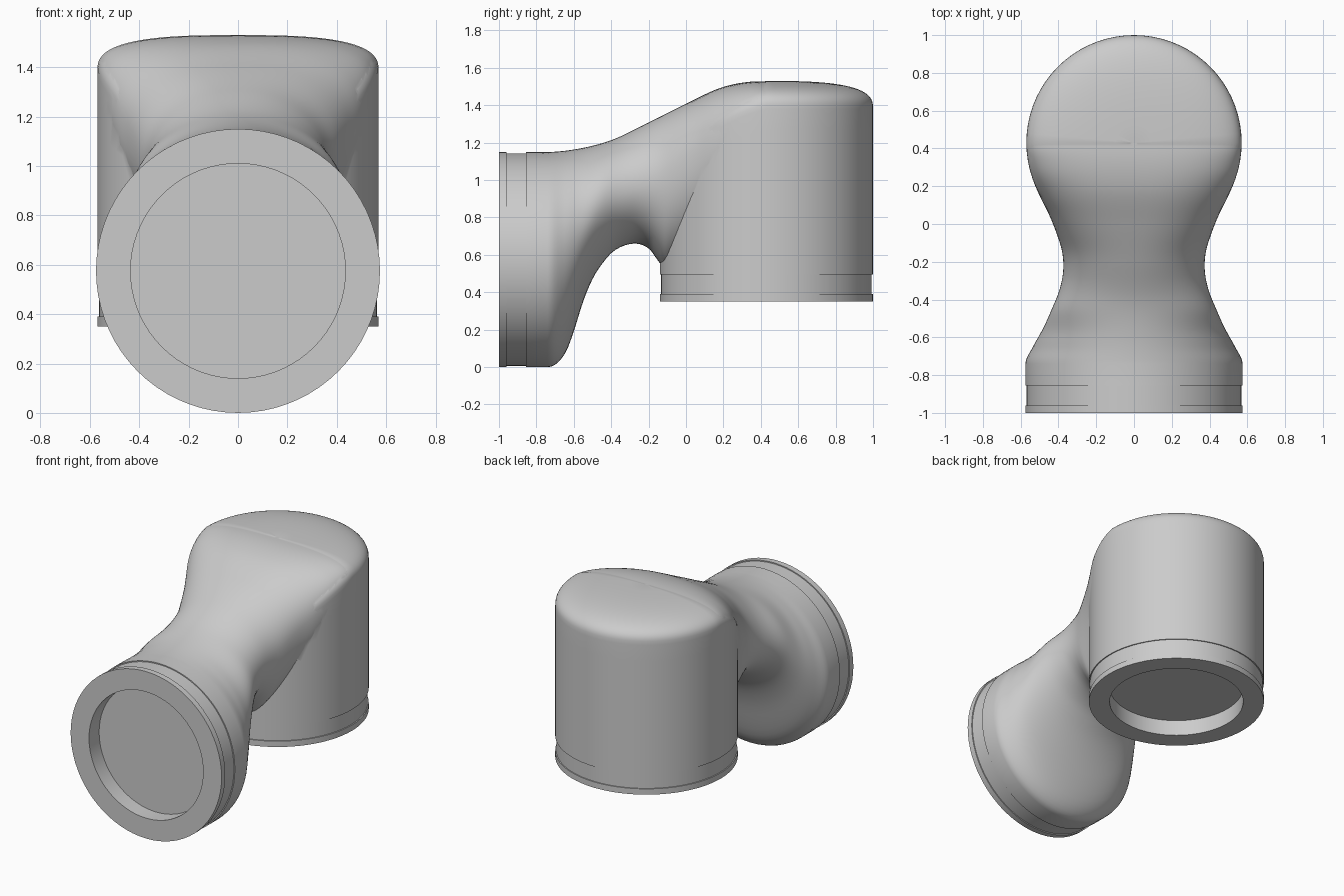
import bpy, bmesh, math
from math import sin, cos, pi

SEG = 72
RADIUS, RIM = 0.57, 0.15
AXIS_Y, FLANGE_Z = 0.43, 0.575
NECK_START = -0.74

if "Cube" in bpy.data.objects:
    bpy.data.objects.remove(bpy.data.objects["Cube"], do_unlink=True)


def curve(keys):
    """Smooth interpolation through (position, value) keys."""
    def slope(i):
        a, b = keys[max(i - 1, 0)], keys[min(i + 1, len(keys) - 1)]
        return (b[1] - a[1]) / (b[0] - a[0])

    def value(p):
        if p <= keys[0][0]:
            return keys[0][1]
        if p >= keys[-1][0]:
            return keys[-1][1]
        i = max(k for k in range(len(keys) - 1) if keys[k][0] <= p)
        (p0, v0), (p1, v1) = keys[i], keys[i + 1]
        d = p1 - p0
        t = (p - p0) / d
        m0 = 0 if i == 0 else slope(i) * d
        m1 = 0 if i == len(keys) - 2 else slope(i + 1) * d
        bend = t * t * (3 - 2 * t)
        return v0 + (v1 - v0) * bend + m0 * t * (1 - t) ** 2 - m1 * t * t * (1 - t)
    return value


def power(v, n):
    return math.copysign(abs(v) ** (2 / n), v)


def loft(name, rings, mat):
    """Closed skin over a list of equal-length rings, capped at both ends."""
    bm = bmesh.new()
    loops = [[bm.verts.new(p) for p in ring] for ring in rings]
    for a, b in zip(loops, loops[1:]):
        for i in range(SEG):
            j = (i + 1) % SEG
            bm.faces.new((a[i], a[j], b[j], b[i]))
    bm.faces.new(loops[0])
    bm.faces.new(loops[-1])
    bmesh.ops.recalc_face_normals(bm, faces=bm.faces[:])
    mesh = bpy.data.meshes.new(name)
    bm.to_mesh(mesh)
    bm.free()
    mesh.materials.append(mat)
    obj = bpy.data.objects.new(name, mesh)
    bpy.context.collection.objects.link(obj)
    return obj


grey = bpy.data.materials.new("light_grey")
grey.use_nodes = True
colour = (0.6, 0.6, 0.6, 1)
grey.diffuse_color = colour
grey.node_tree.nodes["Principled BSDF"].inputs["Base Color"].default_value = colour

angles = [2 * pi * i / SEG for i in range(SEG)]

# Coupling end shared by both openings: recess, lip and shallow groove
coupling = [(0.435, 0.11), (0.435, 0), (RADIUS, 0), (RADIUS, 0.04),
            (RADIUS - 0.007, 0.04), (RADIUS - 0.007, 0.145), (RADIUS, 0.145)]

# Neck outline: top and bottom edges, half width, widest height, squareness
top = curve([(-0.8, 1.15), (-0.6, 1.165), (-0.4, 1.215), (-0.2, 1.31),
             (0, 1.41), (0.2, 1.5), (0.4, 1.53)])
bottom = curve([(NECK_START, 0), (-0.69, 0.02), (-0.64, 0.085), (-0.6, 0.19),
                (-0.55, 0.35), (-0.5, 0.47), (-0.45, 0.55), (-0.38, 0.625),
                (-0.28, 0.66), (-0.2, 0.635), (-0.15, 0.57), (-0.1, 0.52),
                (AXIS_Y, 0.8)])
width = curve([(NECK_START, FLANGE_Z), (-0.65, 0.535), (-0.55, 0.48),
               (-0.45, 0.435), (-0.35, 0.395), (-0.25, 0.375), (-0.15, 0.38),
               (-0.05, 0.41), (0.05, 0.45), (0.15, 0.5), (0.25, 0.54),
               (0.35, 0.56), (AXIS_Y, 0.566)])
middle = curve([(NECK_START, FLANGE_Z), (-0.6, 0.68), (-0.45, 0.87),
                (-0.28, 0.95), (-0.15, 1.0), (0, 1.1), (0.15, 1.2),
                (0.3, 1.32), (AXIS_Y, 1.38)])
square = curve([(-0.4, 2), (AXIS_Y, 2.9)])


def neck_ring(y):
    w, mid, n = width(y), middle(y), square(y)
    up, down = top(y) - 0.002 - mid, mid - bottom(y)
    ring = []
    for a in angles:
        if sin(a) >= 0:
            ring.append((w * power(cos(a), n), y, mid + up * power(sin(a), n)))
        else:
            ring.append((w * cos(a), y, mid + down * sin(a)))
    return ring


# Horizontal coupling running into the neck
grow = FLANGE_Z / RADIUS
rings = [[(r * (grow if r > 0.5 else 1) * cos(a), d - 1,
           FLANGE_Z + r * (grow if r > 0.5 else 1) * sin(a)) for a in angles]
         for r, d in coupling]
steps = 64
rings += [neck_ring(NECK_START + (AXIS_Y - NECK_START) * i / steps)
          for i in range(steps + 1)]
shell = loft("elbow_shell", rings, grey)


# Vertical housing with a rounded lid that follows the neck slope
def lid(y):
    return top(y) - max(0, AXIS_Y - y) * 0.27


def disc(r, height):
    pts = [(r * cos(a), AXIS_Y + r * sin(a)) for a in angles]
    return [(x, y, height(y)) for x, y in pts]


base = 0.35
rings = [disc(r, lambda y, d=d: base + d) for r, d in coupling]
wall = base + coupling[-1][1]
for i in range(1, 9):
    rings.append(disc(RADIUS, lambda y, t=i / 8: wall + (lid(y) - RIM - wall) * t))
for i in range(1, 20):
    a = pi / 2 * i / 20
    rise = RIM * (1 - power(sin(a), 2.9))
    rings.append(disc(RADIUS * power(cos(a), 2.9), lambda y, h=rise: lid(y) - h))
rings.append(disc(0.02, lid))
housing = loft("housing", rings, grey)

# Merge into one casting
union = shell.modifiers.new("merge", 'BOOLEAN')
union.operation = 'UNION'
union.solver = 'EXACT'
union.object = housing
bpy.ops.object.select_all(action='DESELECT')
shell.select_set(True)
bpy.context.view_layer.objects.active = shell
bpy.ops.object.modifier_apply(modifier=union.name)
bpy.data.objects.remove(housing, do_unlink=True)
bpy.ops.object.shade_smooth_by_angle(angle=math.radians(35))
